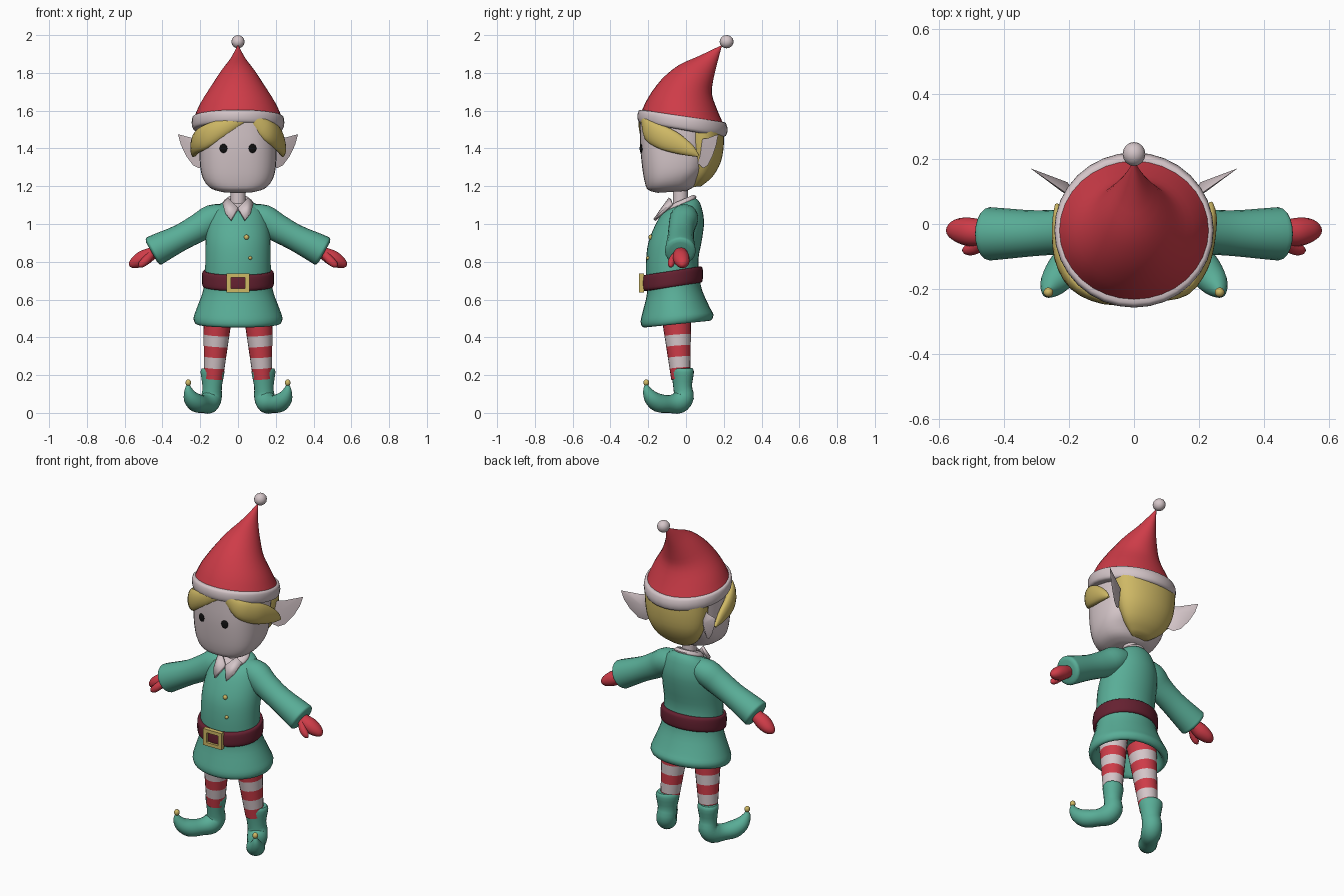
import bpy, bmesh, math
from mathutils import Vector, Matrix


def material(name, rgb):
    m = bpy.data.materials.new(name)
    m.diffuse_color = (*rgb, 1)
    return m


GREEN = material("green cloth", (0.10, 0.42, 0.31))
RED = material("red cloth", (0.62, 0.045, 0.065))
PALE = material("pale skin and trim", (0.66, 0.56, 0.58))
GOLD = material("gold", (0.62, 0.48, 0.13))
MAROON = material("maroon leather", (0.13, 0.015, 0.03))
BLACK = material("black", (0.005, 0.005, 0.005))


def finish(name, bm, *mats):
    bmesh.ops.recalc_face_normals(bm, faces=bm.faces)
    me = bpy.data.meshes.new(name)
    bm.to_mesh(me)
    bm.free()
    ob = bpy.data.objects.new(name, me)
    bpy.context.collection.objects.link(ob)
    for m in mats:
        me.materials.append(m)
    bpy.ops.object.select_all(action='DESELECT')
    ob.select_set(True)
    bpy.context.view_layer.objects.active = ob
    bpy.ops.object.shade_smooth_by_angle(angle=math.radians(45))
    return ob


def resample(rows, steps):
    # Smooth curve through rows of numbers
    out = []
    for i in range(len(rows) - 1):
        p = [rows[max(i - 1, 0)], rows[i], rows[i + 1], rows[min(i + 2, len(rows) - 1)]]
        for k in range(steps):
            t = k / steps
            out.append([0.5 * (2 * b + (c - a) * t + (2 * a - 5 * b + 4 * c - d) * t * t
                               + (3 * b - a - 3 * c + d) * t ** 3) for a, b, c, d in zip(*p)])
    return out + [list(rows[-1])]


def skin(bm, rings):
    loops = [[bm.verts.new(p) for p in r] for r in rings]
    n = len(loops[0])
    for a, b in zip(loops, loops[1:]):
        for i in range(n):
            bm.faces.new((a[i], a[(i + 1) % n], b[(i + 1) % n], b[i]))
    bm.faces.new(loops[0])
    bm.faces.new(loops[-1])


def loft(name, rows, mat, steps=3, n=32, power=2.0):
    # Rows: front y, front z, back y, back z, half width
    def sp(v):
        return math.copysign(abs(v) ** (2 / power), v)
    rings = []
    for yf, zf, yb, zb, rx in resample(rows, steps):
        c = Vector((0, (yf + yb) / 2, (zf + zb) / 2))
        h = Vector((0, (yb - yf) / 2, (zb - zf) / 2))
        rings.append([c + h * sp(math.sin(a)) + Vector((rx * sp(math.cos(a)), 0, 0))
                      for a in (2 * math.pi * i / n for i in range(n))])
    bm = bmesh.new()
    skin(bm, rings)
    return finish(name, bm, mat)


def tube(name, rows, ref, mats, side=1, steps=3, n=20, rule=None):
    # Rows: x, y, z, half size along ref, half size across it
    rows = resample(rows, steps)
    pts = [Vector(r[:3]) for r in rows]
    rings = []
    for i, (p, r) in enumerate(zip(pts, rows)):
        t = (pts[min(i + 1, len(pts) - 1)] - pts[max(i - 1, 0)]).normalized()
        s = Vector(ref)
        s = (s - t * s.dot(t)).normalized()
        u = t.cross(s)
        ring = [p + s * r[3] * math.cos(a) + u * r[4] * math.sin(a)
                for a in (2 * math.pi * k / n for k in range(n))]
        rings.append([Vector((q.x * side, q.y, q.z)) for q in ring])
    bm = bmesh.new()
    skin(bm, rings)
    if rule:
        for f in bm.faces:
            f.material_index = rule(f.calc_center_median())
    return finish(name, bm, *mats)


def ball(name, loc, size, mat, turn=0, seg=16):
    bm = bmesh.new()
    m = Matrix.Translation(loc) @ Matrix.Rotation(turn, 4, 'Z') @ Matrix.Diagonal((*size, 1))
    bmesh.ops.create_uvsphere(bm, u_segments=seg, v_segments=seg // 2, radius=1, matrix=m)
    return finish(name, bm, mat)


def box(name, loc, size, mat):
    bm = bmesh.new()
    m = Matrix.Translation(loc) @ Matrix.Diagonal((*size, 1))
    bmesh.ops.create_cube(bm, size=1, matrix=m)
    return finish(name, bm, mat)


# Head, hair cap and neck
loft("head", [(-.15, 1.165, 0, 1.175, .08), (-.2, 1.18, .04, 1.195, .14),
              (-.218, 1.22, .07, 1.24, .18), (-.232, 1.3, .11, 1.3, .2),
              (-.243, 1.42, .13, 1.42, .204), (-.243, 1.55, .15, 1.5, .2)], PALE, power=2.6)
loft("back_hair", [(.03, 1.195, .08, 1.2, .06), (.02, 1.25, .14, 1.25, .13),
                   (.0, 1.33, .185, 1.33, .175), (-.02, 1.42, .2, 1.42, .195),
                   (-.02, 1.52, .2, 1.5, .2)], GOLD)
loft("neck", [(-.07, 1.06, .01, 1.06, .04), (-.07, 1.2, .01, 1.2, .04)], PALE, steps=1)

# Fringe locks swept to each side
tube("left_fringe", [(.02, -.235, 1.56, .03, .015), (-.09, -.222, 1.505, .05, .025),
                     (-.175, -.18, 1.46, .062, .028), (-.218, -.1, 1.43, .058, .028),
                     (-.232, 0, 1.39, .035, .02), (-.237, .06, 1.36, .006, .006)],
     (0, 0, 1), [GOLD])
tube("right_fringe", [(.09, -.222, 1.55, .03, .015), (.155, -.195, 1.495, .055, .025),
                      (.2, -.13, 1.46, .062, .028), (.222, -.06, 1.43, .055, .026),
                      (.235, .02, 1.39, .032, .02), (.237, .065, 1.36, .006, .006)],
     (0, 0, 1), [GOLD])

# Hat with brim and bobble
loft("hat", [(-.24, 1.585, .2, 1.525, .236), (-.2, 1.67, .165, 1.605, .2),
             (-.13, 1.765, .137, 1.69, .142), (-.04, 1.84, .145, 1.765, .092),
             (.07, 1.89, .165, 1.85, .042), (.185, 1.945, .19, 1.943, .003)], RED)
loft("hat_brim", [(-.225, 1.535, .19, 1.46, .215), (-.25, 1.54, .212, 1.468, .238),
                  (-.257, 1.57, .22, 1.5, .245), (-.25, 1.6, .21, 1.535, .24),
                  (-.23, 1.605, .19, 1.54, .22)], PALE)
ball("hat_bobble", (0, .215, 1.965), (.035, .037, .035), PALE)

# Jacket with flared, hollow skirt
loft("jacket", [(-.1, 1.075, .045, 1.14, .07), (-.13, 1.05, .075, 1.11, .125),
                (-.165, .99, .095, 1.02, .16), (-.2, .9, .085, .92, .172),
                (-.212, .8, .065, .81, .173), (-.212, .7, .072, .72, .176),
                (-.207, .63, .085, .65, .187), (-.228, .54, .125, .56, .22),
                (-.24, .485, .145, .52, .235), (-.23, .455, .132, .49, .225),
                (-.2, .465, .105, .5, .2), (-.16, .57, .07, .59, .16)], GREEN)
loft("belt", [(-.21, .645, .07, .69, .175), (-.232, .65, .086, .695, .188),
              (-.236, .685, .09, .735, .191), (-.232, .725, .086, .77, .188),
              (-.21, .73, .07, .775, .175)], MAROON)
for i, z in enumerate((.648, .727)):
    box(f"buckle_bar_{i}", (0, -.235, z), (.124, .026, .02), GOLD)
for s in (-1, 1):
    box(f"buckle_side_{s}", (s * .05, -.235, .6875), (.024, .026, .09), GOLD)
ball("upper_button", (.045, -.187, .93), (.014, .012, .014), GOLD, seg=10)
ball("lower_button", (.065, -.2, .82), (.01, .012, .01), GOLD, seg=10)
loft("collar_band", [(-.11, 1.065, .05, 1.13, .08), (-.112, 1.08, .055, 1.145, .08),
                     (-.1, 1.095, .04, 1.155, .065)], PALE)

for s, side in ((-1, "left"), (1, "right")):
    # Collar flap
    bm = bmesh.new()
    flap = [(0, -.122, 1.085), (.05, -.085, 1.135), (.08, -.075, 1.105),
            (.066, -.132, 1.055), (.038, -.167, 1.02)]
    bm.faces.new([bm.verts.new((x * s, y, z)) for x, y, z in flap])
    ob = finish(side + "_collar_flap", bm, PALE)
    mod = ob.modifiers.new("thickness", 'SOLIDIFY')
    mod.thickness, mod.offset = .016, 0

    # Pointed ear: outline along an outward axis, bulged behind
    bm = bmesh.new()
    along, back = Vector((.82, .57, 0)), Vector((-.57, .82, 0))
    base = Vector((.18, .075, 0))
    outline = [(-.02, 1.45), (.06, 1.452), (.12, 1.465), (.168, 1.475), (.15, 1.42),
               (.115, 1.36), (.07, 1.31), (.03, 1.295), (-.02, 1.32)]
    rim = [base + along * u + Vector((0, 0, z)) for u, z in outline]
    mid = base + along * .05 + Vector((0, 0, 1.395))
    rim, front, rear = [[bm.verts.new((p.x * s, p.y, p.z)) for p in ps]
                        for ps in (rim, [mid - back * .004], [mid + back * .03])]
    for i, v in enumerate(rim):
        w = rim[(i + 1) % len(rim)]
        bm.faces.new((v, w, front[0]))
        bm.faces.new((w, v, rear[0]))
    finish(side + "_ear", bm, PALE)

    # Eye
    ball(side + "_eye", (s * .077, -.238, 1.4), (.021, .006, .024), BLACK, s * .22)

    # Sleeve, mitten and thumb
    tube(side + "_sleeve", [(.05, -.005, 1.055, .06, .05), (.13, -.01, 1.03, .075, .075),
                            (.2, -.022, .985, .07, .075), (.3, -.028, .93, .07, .07),
                            (.42, -.03, .87, .08, .08), (.448, -.03, .855, .08, .08),
                            (.457, -.03, .85, .06, .06)], (0, 1, 0), [GREEN], s)
    tube(side + "_mitten", [(.42, -.03, .865, .03, .03), (.46, -.028, .842, .038, .035),
                            (.5, -.025, .82, .044, .042), (.54, -.02, .798, .038, .034),
                            (.565, -.02, .783, .022, .02), (.574, -.02, .777, .005, .005)],
         (0, 1, 0), [RED], s, n=14)
    tube(side + "_thumb", [(.455, -.045, .845, .018, .02), (.485, -.072, .81, .02, .022),
                           (.513, -.08, .785, .016, .018), (.526, -.08, .775, .004, .004)],
         (0, 1, 0), [RED], s, n=12)

    # Striped stocking
    leg = [(.13 - .004 * k, -.028 - .004 * k, .179 + .058 * k, .05 + .0045 * k, .05 + .005 * k)
           for k in range(8)]
    tube(side + "_stocking", leg, (1, 0, 0), [RED, PALE], s, steps=1,
         rule=lambda c: int((c.z - .179) / .058) % 2)

    # Curled boot with bell
    tube(side + "_boot", [(.135, -.018, .237, .058, .05), (.135, -.018, .215, .066, .057),
                          (.137, -.018, .14, .053, .048), (.14, -.012, .085, .055, .054),
                          (.156, -.04, .053, .056, .057), (.185, -.09, .047, .05, .047),
                          (.22, -.145, .053, .052, .049), (.248, -.183, .08, .042, .04),
                          (.262, -.205, .12, .022, .024), (.263, -.21, .15, .008, .008)],
         (.83, .55, 0), [GREEN], s)
    ball(side + "_boot_bell", (s * .263, -.21, .16), (.016, .016, .018), GOLD, seg=10)
